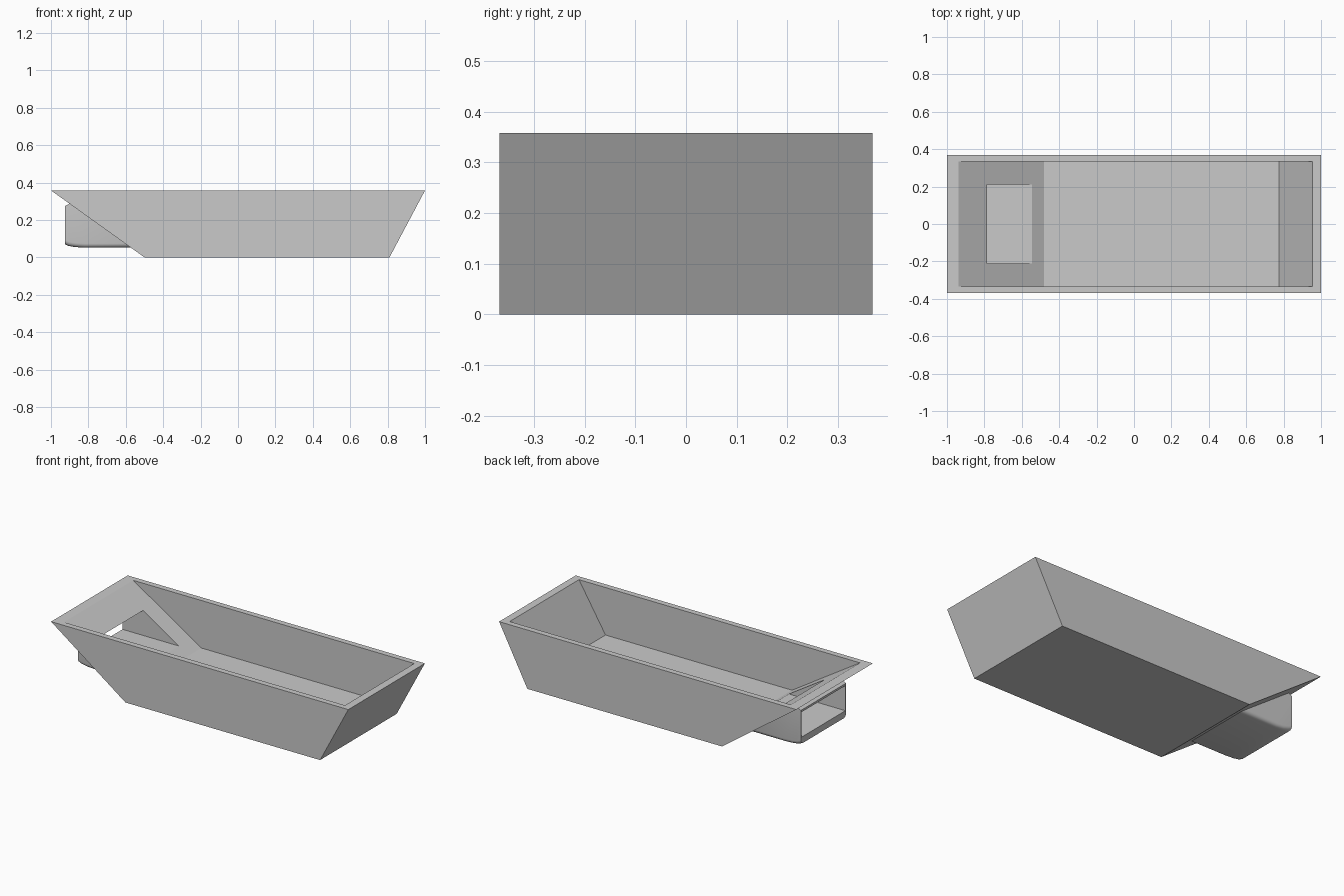
import bpy, bmesh

cube = bpy.data.objects.get("Cube")
if cube:
    bpy.data.objects.remove(cube, do_unlink=True)

grey = bpy.data.materials.new("plain grey")
grey.use_nodes = True
grey.diffuse_color = (0.59, 0.59, 0.59, 1)
grey.node_tree.nodes["Principled BSDF"].inputs["Base Color"].default_value = (0.59, 0.59, 0.59, 1)


def prism(name, profile, half_width, round_bottom=0):
    """Extrude an x-z profile symmetrically along y."""
    bm = bmesh.new()
    base = bm.faces.new([bm.verts.new((x, -half_width, z)) for x, z in profile])
    moved = bmesh.ops.extrude_face_region(bm, geom=[base], use_keep_orig=True)["geom"]
    for v in moved:
        if isinstance(v, bmesh.types.BMVert):
            v.co.y = half_width
    bmesh.ops.recalc_face_normals(bm, faces=bm.faces)
    if round_bottom:
        low = [e for e in bm.edges
               if max(v.co.z for v in e.verts) < 0.1
               and abs(e.verts[0].co.y - e.verts[1].co.y) < 1e-5]
        bmesh.ops.bevel(bm, geom=low, offset=round_bottom, segments=4,
                        profile=0.5, affect='EDGES')
    mesh = bpy.data.meshes.new(name)
    bm.to_mesh(mesh)
    bm.free()
    mesh.materials.append(grey)
    ob = bpy.data.objects.new(name, mesh)
    bpy.context.collection.objects.link(ob)
    return ob


def cut(ob, cutter):
    cutter.hide_render = True
    mod = ob.modifiers.new("cut", 'BOOLEAN')
    mod.operation = 'DIFFERENCE'
    mod.solver = 'EXACT'
    mod.object = cutter
    bpy.ops.object.select_all(action='DESELECT')
    ob.select_set(True)
    bpy.context.view_layer.objects.active = ob
    bpy.ops.object.modifier_apply(modifier=mod.name)


# Open tray with sloping ends
hull = prism("hull", [(-1, 0.358), (-0.5, 0), (0.81, 0), (1, 0.358)], 0.368)
# Cavity above a thick floor, its sloping ends continued above the rim
cavity = prism("cavity_cutter",
               [(-1.097, 0.458), (-0.48, 0.069), (0.775, 0.069), (1.015, 0.458)], 0.333)

# Outlet spout under the long slope, with a curved underside
spout = prism("spout", [(-0.925, 0.275), (-0.925, 0.07), (-0.905, 0.061),
                        (-0.87, 0.055), (-0.82, 0.052), (-0.53, 0.052),
                        (-0.87, 0.29), (-0.9, 0.288)], 0.217, 0.022)
# Passage through the slope and the spout
passage = prism("passage_cutter",
                [(-1.1, 0.262), (-1.1, 0.11), (-0.54, 0.11), (-0.54, 0.262)], 0.211)

cut(hull, cavity)
cut(hull, passage)
cut(spout, passage)
for cutter in (cavity, passage):
    bpy.data.objects.remove(cutter, do_unlink=True)

# Smooth only the spout's rounded edges
bpy.ops.object.select_all(action='DESELECT')
spout.select_set(True)
bpy.context.view_layer.objects.active = spout
bpy.ops.object.shade_smooth_by_angle(angle=0.6)
